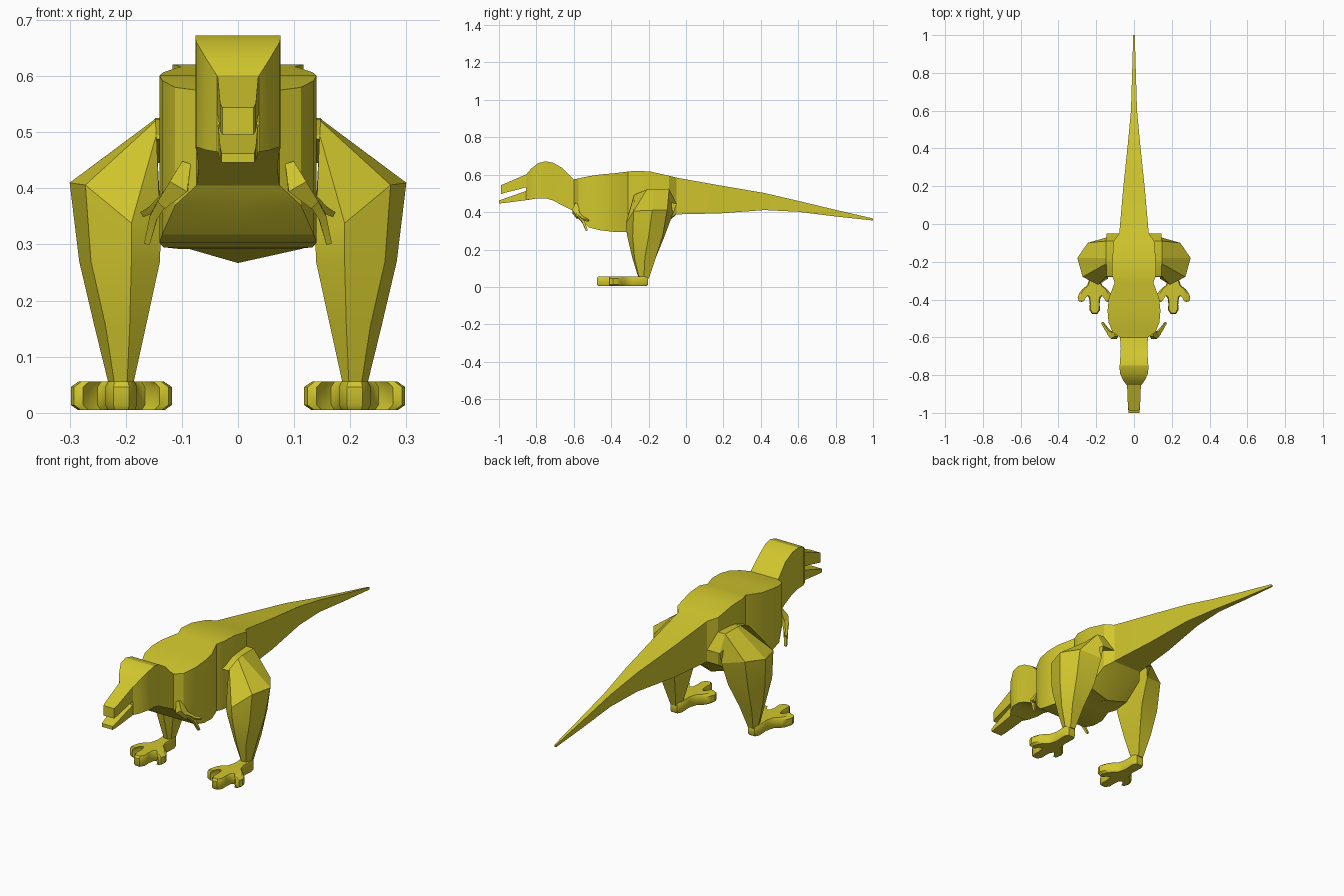
import bpy, bmesh, math
from mathutils import Vector

skin = bpy.data.materials.new("olive yellow")
skin.diffuse_color = (0.64, 0.57, 0.026, 1)


def finish(name, bm, angle=25):
    """Turn a bmesh into a coloured object with sharp edges kept."""
    bmesh.ops.recalc_face_normals(bm, faces=bm.faces[:])
    mesh = bpy.data.meshes.new(name)
    bm.to_mesh(mesh)
    bm.free()
    mesh.materials.append(skin)
    ob = bpy.data.objects.new(name, mesh)
    bpy.context.collection.objects.link(ob)
    bpy.ops.object.select_all(action='DESELECT')
    bpy.context.view_layer.objects.active = ob
    ob.select_set(True)
    bpy.ops.object.shade_smooth_by_angle(angle=math.radians(angle))
    return ob


def loft(name, rings, angle=25):
    """Skin a list of rings with equal point counts and cap both ends."""
    bm = bmesh.new()
    vs = [[bm.verts.new(p) for p in r] for r in rings]
    n = len(rings[0])
    for a, b in zip(vs, vs[1:]):
        for i in range(n):
            j = (i + 1) % n
            bm.faces.new((a[i], a[j], b[j], b[i]))
    bm.faces.new(vs[0])
    bm.faces.new(vs[-1])
    return finish(name, bm, angle)


def section(y, w, top, low, keel=0.0):
    """Boxy cross-section with an optional keel below the middle."""
    return [(-w, y, top), (w, y, top), (w, y, low), (0, y, low - keel), (-w, y, low)]


# Head, neck, trunk and tail: y, half width, top, bottom, keel
body = [
    (-0.855, 0.037, 0.60, 0.465), (-0.83, 0.056, 0.63, 0.468),
    (-0.79, 0.075, 0.662, 0.474), (-0.75, 0.076, 0.672, 0.474),
    (-0.71, 0.073, 0.664, 0.462), (-0.66, 0.070, 0.635, 0.435),
    (-0.60, 0.074, 0.575, 0.405), (-0.575, 0.112, 0.580, 0.370),
    (-0.52, 0.135, 0.592, 0.318), (-0.46, 0.140, 0.601, 0.303),
    (-0.39, 0.133, 0.607, 0.295), (-0.31, 0.102, 0.617, 0.292),
    (-0.27, 0.117, 0.621, 0.293), (-0.19, 0.115, 0.617, 0.300, 0.033),
    (-0.09, 0.108, 0.594, 0.365, 0.010), (-0.05, 0.078, 0.584, 0.388),
    (0.18, 0.058, 0.543, 0.393), (0.42, 0.033, 0.502, 0.411),
    (0.60, 0.016, 0.460, 0.402), (0.80, 0.010, 0.412, 0.377),
    (1.00, 0.004, 0.366, 0.355),
]
loft("body", [section(*s) for s in body])

# Open jaws
loft("upper_snout", [section(-0.988, 0.028, 0.544, 0.496),
                     section(-0.97, 0.032, 0.552, 0.503),
                     section(-0.84, 0.037, 0.608, 0.536)])
loft("lower_jaw", [section(-1.0, 0.029, 0.462, 0.446),
                   section(-0.97, 0.032, 0.473, 0.449),
                   section(-0.84, 0.036, 0.518, 0.466)])


def strut(name, points, s):
    """Four-sided tapered limb along (x, y, z, radius) points."""
    rings = []
    for i, p in enumerate(points):
        a = Vector(points[max(i - 1, 0)][:3])
        b = Vector(points[min(i + 1, len(points) - 1)][:3])
        d = (b - a).normalized()
        u = d.cross(Vector((0, 1, 0))).normalized()
        v = d.cross(u)
        c = Vector(p[:3])
        ring = [c + (u * q + v * r) * p[3] for q, r in ((1, 1), (1, -1), (-1, -1), (-1, 1))]
        rings.append([(s * k.x, k.y, k.z) for k in ring])
    loft(name, rings)


# Leg rings: inner front, front, outer front, outer, outer back, inner back
hip = [(0.145, -0.28, 0.488), (0.146, -0.275, 0.494), (0.147, -0.21, 0.520),
       (0.147, -0.18, 0.524), (0.147, -0.09, 0.525), (0.145, -0.05, 0.445)]
root = [(0.07, y, z) for x, y, z in hip]
thigh = [(0.138, -0.29, 0.31), (0.19, -0.322, 0.338), (0.272, -0.28, 0.406),
         (0.30, -0.18, 0.410), (0.245, -0.10, 0.412), (0.14, -0.07, 0.39)]
knee = [(0.139, -0.28, 0.27), (0.19, -0.314, 0.27), (0.262, -0.285, 0.27),
        (0.283, -0.20, 0.27), (0.245, -0.125, 0.27), (0.145, -0.115, 0.27)]
shin = [(0.164, -0.265, 0.155), (0.193, -0.287, 0.155), (0.236, -0.275, 0.155),
        (0.256, -0.22, 0.155), (0.238, -0.162, 0.155), (0.172, -0.162, 0.155)]
ankle = [(0.188, -0.243, 0.045), (0.198, -0.253, 0.045), (0.219, -0.25, 0.045),
         (0.229, -0.225, 0.045), (0.221, -0.198, 0.045), (0.194, -0.198, 0.045)]

# Half outline of the three-toed foot, heel to middle toe tip
half_foot = [(0.018, -0.203), (0.030, -0.222), (0.027, -0.285), (0.040, -0.325),
             (0.066, -0.345), (0.082, -0.366), (0.090, -0.390), (0.084, -0.410),
             (0.068, -0.412), (0.056, -0.392), (0.042, -0.380), (0.030, -0.392),
             (0.026, -0.425), (0.028, -0.455), (0.014, -0.477)]


def foot(name, s):
    outline = half_foot + [(-x, y) for x, y in reversed(half_foot)]
    rings = []
    for z, k in ((0.005, 0.86), (0.014, 1), (0.046, 1), (0.056, 0.84)):
        rings.append([(s * (0.208 + x * k), -0.33 + (y + 0.33) * (1 - (1 - k) * 0.3), z)
                      for x, y in outline])
    loft(name, rings, 35)


for side, s in (("right", 1), ("left", -1)):
    rings = [root, hip, thigh, knee, shin, ankle]
    loft(side + "_leg", [[(s * x, y, z) for x, y, z in r] for r in rings], 15)
    foot(side + "_foot", s)
    # Small arm with two fingers
    strut(side + "_arm", [(0.092, -0.585, 0.445, 0.008), (0.105, -0.59, 0.405, 0.018),
                          (0.135, -0.575, 0.372, 0.009)], s)
    strut(side + "_outer_finger", [(0.125, -0.58, 0.390, 0.009), (0.150, -0.55, 0.365, 0.007),
                                   (0.168, -0.522, 0.355, 0.005)], s)
    strut(side + "_inner_finger", [(0.128, -0.578, 0.385, 0.009), (0.150, -0.55, 0.350, 0.007),
                                   (0.162, -0.53, 0.302, 0.005)], s)
